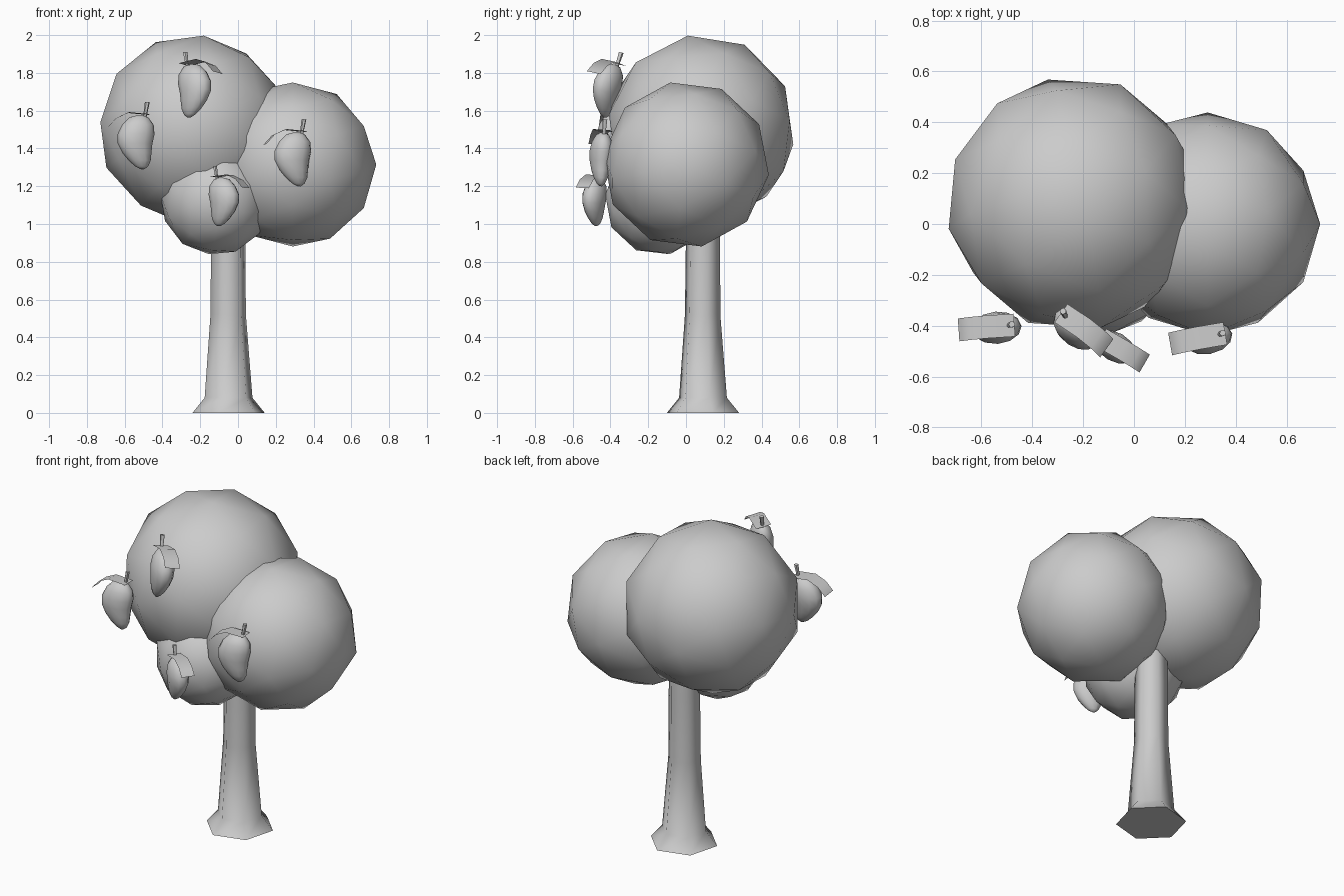
import bpy, bmesh, math
from mathutils import Vector, Matrix

if "Cube" in bpy.data.objects:
    bpy.data.objects.remove(bpy.data.objects["Cube"])


def finish(bm, name, matrix=Matrix(), angle=60):
    bmesh.ops.recalc_face_normals(bm, faces=bm.faces)
    me = bpy.data.meshes.new(name)
    bm.to_mesh(me)
    bm.free()
    me.transform(matrix)
    ob = bpy.data.objects.new(name, me)
    bpy.context.collection.objects.link(ob)
    bpy.ops.object.select_all(action='DESELECT')
    bpy.context.view_layer.objects.active = ob
    ob.select_set(True)
    bpy.ops.object.shade_smooth_by_angle(angle=math.radians(angle))
    return ob


def loft(bm, rings, sides, phase=0.0, flat=1.0):
    """Stack of horizontal rings (x, y, z, radius), capped at both ends."""
    prev = None
    for i, (x, y, z, r) in enumerate(rings):
        ring = []
        for k in range(sides):
            a = phase + 2 * math.pi * k / sides
            ring.append(bm.verts.new((x + r * math.cos(a), y + flat * r * math.sin(a), z)))
        if prev:
            for k in range(sides):
                n = (k + 1) % sides
                bm.faces.new((prev[k], prev[n], ring[n], ring[k]))
        if i in (0, len(rings) - 1):
            bm.faces.new(ring)
        prev = ring


# Foliage: low-poly balls, tilted so their corners face the outline extremes
def foliage(name, centre, radius, pole, side):
    z = Vector(pole).normalized()
    y = Vector(side)
    y = (y - z * y.dot(z)).normalized()
    x = y.cross(z)
    rot = Matrix((x, y, z)).transposed().to_4x4()
    bm = bmesh.new()
    bmesh.ops.create_icosphere(bm, subdivisions=2, radius=radius)
    finish(bm, name, Matrix.Translation(centre) @ rot)


foliage("foliage_large", (-0.235, 0.08, 1.50), 0.505, (-1, -0.2, 0.08), (-0.17, 0.99, -0.16))
foliage("foliage_right", (0.29, 0.0, 1.315), 0.442, (1, 0, 0), (-0.07, 0.96, -0.12))
foliage("foliage_small", (-0.12, -0.14, 1.125), 0.292, (-1, -0.1, 0.1), (0.0, 0.2, -1))

# Trunk: six-sided with flared foot
bm = bmesh.new()
loft(bm, [(-0.05, 0.09, 0, 0.198), (-0.05, 0.09, 0.08, 0.131),
          (-0.052, 0.088, 0.52, 0.097), (-0.052, 0.09, 0.9, 0.094),
          (-0.052, 0.09, 1.2, 0.09)], 6, math.radians(15))
finish(bm, "trunk")

# Fruit: kidney-shaped body, short stem and a bent leaf
BODY = [(0.02, 0.140, 0.015), (0.015, 0.13, 0.05), (0.01, 0.09, 0.084), (0, 0.04, 0.098),
        (-0.005, -0.01, 0.092), (0.005, -0.06, 0.077), (0.02, -0.10, 0.058),
        (0.03, -0.13, 0.034), (0.034, -0.145, 0.01)]
STEM = [(0.04, 0.10, 0.011), (0.05, 0.15, 0.010), (0.06, 0.21, 0.013)]
LEAF = [(0.07, 0.145), (-0.04, 0.155), (-0.105, 0.125), (-0.15, 0.075)]


def fruit(tag, centre, mirror, yaw, tilt, size):
    m = (Matrix.Translation(centre) @ Matrix.Rotation(math.radians(tilt), 4, 'X')
         @ Matrix.Rotation(math.radians(yaw), 4, 'Z') @ Matrix.Scale(size, 4))
    for name, rings, sides, flat in (("fruit", BODY, 12, 0.65), ("stem", STEM, 6, 1)):
        bm = bmesh.new()
        loft(bm, [(mirror * x, 0, z, r) for x, z, r in rings], sides, 0, flat)
        finish(bm, f"{name}_{tag}", m)
    bm = bmesh.new()
    rows = [[bm.verts.new((mirror * x, s * 0.045, z)) for s in (-1, 1)] for x, z in LEAF]
    for a, b in zip(rows, rows[1:]):
        bm.faces.new((a[0], a[1], b[1], b[0]))
    bmesh.ops.solidify(bm, geom=bm.faces[:], thickness=0.004)
    finish(bm, f"leaf_{tag}", m, 30)


fruit("top", (-0.23, -0.42, 1.71), -1, -35, -12, 1.0)
fruit("left", (-0.54, -0.41, 1.435), 1, 4, -3, 1.0)
fruit("right", (0.29, -0.45, 1.345), 1, 10, -3, 1.0)
fruit("bottom", (-0.075, -0.485, 1.12), -1, -30, -3, 0.9)
